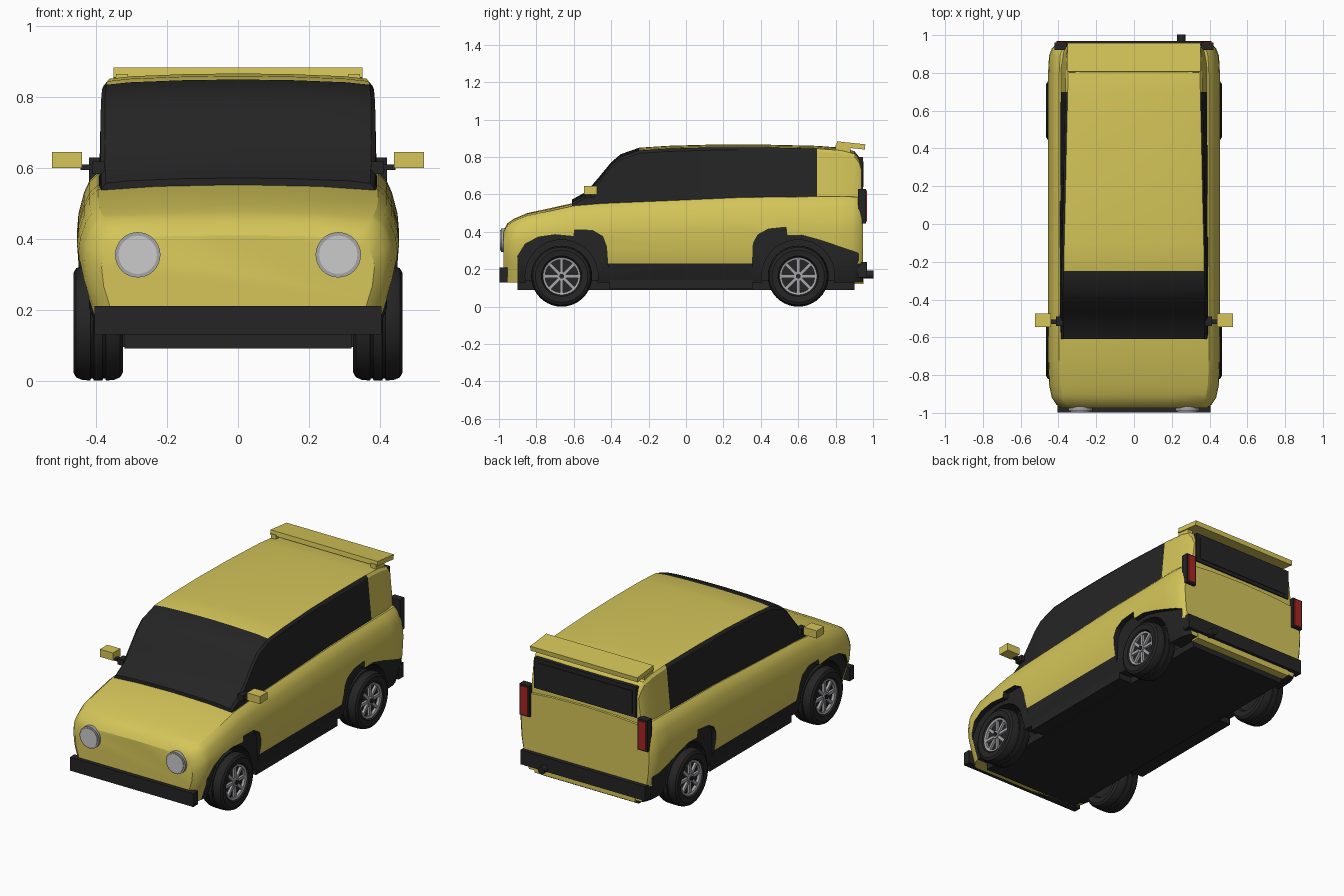
import bpy, bmesh, math
from mathutils import Matrix, Vector

if "Cube" in bpy.data.objects:
    bpy.data.objects.remove(bpy.data.objects["Cube"])


def mat(name, c):
    m = bpy.data.materials.new(name)
    m.diffuse_color = (*c, 1)
    m.use_nodes = True
    m.node_tree.nodes["Principled BSDF"].inputs["Base Color"].default_value = m.diffuse_color
    return m


YELLOW = mat("yellow_paint", (0.66, 0.56, 0.10))
BLACK = mat("black_trim", (0.018, 0.018, 0.018))
GREY = mat("rim_grey", (0.38, 0.38, 0.40))
LAMP = mat("lamp_glass", (0.60, 0.60, 0.60))
RED = mat("red_lamp", (0.40, 0.018, 0.015))


def finish(name, bm, mats, smooth=None):
    bmesh.ops.recalc_face_normals(bm, faces=bm.faces)
    me = bpy.data.meshes.new(name)
    bm.to_mesh(me)
    bm.free()
    ob = bpy.data.objects.new(name, me)
    bpy.context.collection.objects.link(ob)
    for m in mats:
        me.materials.append(m)
    if smooth:
        shade(ob, smooth)
    return ob


def activate(ob):
    bpy.ops.object.select_all(action='DESELECT')
    ob.select_set(True)
    bpy.context.view_layer.objects.active = ob


def shade(ob, deg):
    activate(ob)
    bpy.ops.object.shade_smooth_by_angle(angle=math.radians(deg))


def box(name, x, y, z, m, tilt=0):
    bm = bmesh.new()
    bmesh.ops.create_cube(bm, size=1)
    c = Vector(((x[0] + x[1]) / 2, (y[0] + y[1]) / 2, (z[0] + z[1]) / 2))
    s = Matrix.Diagonal((x[1] - x[0], y[1] - y[0], z[1] - z[0], 1))
    bm.transform(Matrix.Translation(c) @ Matrix.Rotation(tilt, 4, 'X') @ s)
    return finish(name, bm, [m])


def cylinder(name, r, depth, centre, axis, m, seg=32):
    bm = bmesh.new()
    bmesh.ops.create_cone(bm, cap_ends=True, segments=seg, radius1=r, radius2=r, depth=depth)
    bm.transform(Matrix.Translation(centre) @ Matrix.Rotation(math.pi / 2, 4, axis))
    return finish(name, bm, [m], 40)


def loft(sections):
    """Skin half sections (x, y, z) running from bottom centre to top centre, mirrored."""
    bm = bmesh.new()
    rings = []
    for half in sections:
        full = half + [(-x, y, z) for x, y, z in half[-2:0:-1]]
        rings.append([bm.verts.new(p) for p in full])
    n = len(rings[0])
    for a, b in zip(rings, rings[1:]):
        for i in range(n):
            bm.faces.new((a[i], a[(i + 1) % n], b[(i + 1) % n], b[i]))
    bm.faces.new(rings[0])
    bm.faces.new(rings[-1])
    bmesh.ops.recalc_face_normals(bm, faces=bm.faces)
    return bm


def cut_plane(bm, co, no):
    bmesh.ops.bisect_plane(bm, geom=bm.verts[:] + bm.edges[:] + bm.faces[:],
                           plane_co=co, plane_no=no, dist=1e-5)


# Lower body: stations of (y, half width, top height)
stations = [(-.975, .385, .41), (-.955, .412, .445), (-.92, .435, .47), (-.85, .45, .50),
            (-.72, .455, .528), (-.6, .455, .555), (-.45, .455, .568), (0, .455, .588),
            (.3, .455, .602), (.8, .455, .608), (.89, .45, .606), (.93, .435, .603), (.945, .42, .598)]
shape = [(0, .13), (.88, .13), (.955, .23), (.985, .30), (1, .40), (.99, .45),
         (.955, .505), (.92, .537), (.87, .558), (.5, .570), (0, .575)]
secs = []
for y, w, top in stations:
    k = (top - .23) / .345
    secs.append([(u * w, y, z if z < .23 else .23 + (z - .23) * k) for u, z in shape])
bm = loft(secs)
cut_plane(bm, (0, -.9, 0), (0, 1, 0))
cut_plane(bm, (0, 0, .23), (0, 0, 1))
for f in bm.faces:
    c = f.calc_center_median()
    f.material_index = int(c.z < .23 and c.y > -.9 and f.normal.y < .8)
body = finish("lower_body", bm, [YELLOW, BLACK])


def carve(points, x0, x1):
    """Cut a side outline out of the body, leaving black walls."""
    bm = bmesh.new()
    f = bm.faces.new([bm.verts.new((x0, y, z)) for y, z in points])
    r = bmesh.ops.extrude_face_region(bm, geom=[f])
    for v in r['geom']:
        if isinstance(v, bmesh.types.BMVert):
            v.co.x = x1
    for f in bm.faces:
        f.material_index = 1
    cutter = finish("arch_cutter", bm, [YELLOW, BLACK])
    cutter.hide_render = True
    activate(body)
    m = body.modifiers.new("cut", 'BOOLEAN')
    m.operation, m.object, m.solver = 'DIFFERENCE', cutter, 'EXACT'
    bpy.ops.object.modifier_apply(modifier=m.name)
    bpy.data.objects.remove(cutter)


FRONT, REAR, WZ = -.665, .60, .163
front_arch = [(-.905, .10), (-.90, .27), (-.86, .335), (-.79, .372), (-.70, .385), (-.6, .375),
              (-.595, .41), (-.50, .408), (-.445, .375), (-.425, .32), (-.41, .10)]
rear_arch = [(.35, .10), (.36, .34), (.385, .385), (.44, .415), (.535, .425), (.54, .38),
             (.62, .382), (.72, .355), (.925, .285), (.925, .10)]
for s in (1, -1):
    for outline in (front_arch, rear_arch):
        carve(outline, s * .42, s * .6)
    for wy in (FRONT, REAR):
        ring = [(wy + .195 * math.cos(a * math.pi / 16), WZ + .195 * math.sin(a * math.pi / 16))
                for a in range(32)]
        carve(ring, s * .30, s * .62)
shade(body, 28)

# Cabin: stations of (y, top edge height, top half width)
cab = [(-.61, .56, .385), (-.53, .605, .387), (-.47, .675, .388), (-.40, .76, .388),
       (-.35, .803, .387), (-.25, .838, .384), (-.1, .848, .381), (.15, .855, .375),
       (.4, .855, .37), (.7, .848, .363), (.83, .838, .36), (.90, .82, .357),
       (.925, .79, .352), (.937, .75, .345)]
secs = []
for y, t, w in cab:
    lo = .393 if y < .85 else .393 - (y - .85) * .25
    secs.append([(0, y, .52), (lo, y, .52), (w, y, t - .018), (w - .012, y, t - .003),
                 (w * .8, y, t + .004), (w * .4, y, t + .01), (0, y, t + .012)])
bm = loft(secs)
for f in bm.faces:
    c = f.calc_center_median()
    side = abs(f.normal.x) > .75
    f.material_index = int(c.y < -.25 or (side and c.y < .7))
finish("cabin", bm, [YELLOW, BLACK], 30)

# Rear window, tailgate frame and tail lamps
box("rear_window_frame", (-.335, .335), (.92, .945), (.62, .80), BLACK)
box("rear_window", (-.31, .31), (.944, .95), (.64, .775), BLACK)
for s, side in ((1, "right"), (-1, "left")):
    xs = lambda a, b: tuple(sorted((s * a, s * b)))
    box(f"tail_lamp_frame_{side}", xs(.355, .42), (.92, .962), (.445, .63), BLACK)
    box(f"tail_lamp_{side}", xs(.364, .411), (.96, .967), (.455, .62), RED)
    # Headlamps
    cylinder(f"headlamp_housing_{side}", .064, .05, (s * .283, -.965, .355), 'X', GREY)
    cylinder(f"headlamp_{side}", .054, .008, (s * .283, -.99, .355), 'X', LAMP)
    # Mirrors
    box(f"mirror_{side}", xs(.44, .525), (-.545, -.475), (.60, .645), YELLOW)
    box(f"mirror_arm_{side}", xs(.38, .445), (-.53, -.505), (.594, .61), BLACK)
    box(f"mirror_base_{side}", xs(.375, .412), (-.54, -.49), (.583, .618), BLACK)
    # Sills
    box(f"sill_{side}", xs(.25, .405), (-.41, .355), (.095, .2), BLACK)

# Bumpers, floor, exhaust and spoiler
box("front_bumper", (-.405, .405), (-.998, -.955), (.13, .21), BLACK)
box("rear_bumper", (-.41, .41), (.92, .968), (.155, .24), BLACK)
box("rear_valance", (-.33, .33), (.90, .95), (.12, .155), YELLOW)
box("floor", (-.32, .32), (-.90, .90), (.09, .14), BLACK)
cylinder("exhaust", .022, .10, (.25, .952, .172), 'X', BLACK, 16)
box("spoiler", (-.352, .352), (.805, .958), (.848, .876), YELLOW, math.radians(-6))
for s in (1, -1):
    box("spoiler_mount", tuple(sorted((s * .31, s * .345))), (.80, .88), (.82, .865), YELLOW)


def lathe(name, profile, m, place, seg=40):
    """Spin a closed (radius, x) profile about the x axis."""
    bm = bmesh.new()
    vs = [bm.verts.new((x, 0, r)) for r, x in profile]
    es = [bm.edges.new((vs[i], vs[(i + 1) % len(vs)])) for i in range(len(vs))]
    bmesh.ops.spin(bm, geom=vs + es, cent=(0, 0, 0), axis=(1, 0, 0),
                   angle=2 * math.pi, steps=seg, use_merge=True)
    bmesh.ops.remove_doubles(bm, verts=bm.verts, dist=1e-5)
    bm.transform(place)
    return finish(name, bm, [m], 35)


# Wheels: grooved tyre, dark hub plate, grey rim ring and eight spokes
half = [(.10, .052), (.108, .066), (.14, .07), (.154, .062), (.161, .045), (.163, .022),
        (.157, .020), (.157, .014), (.163, .012)]
tyre = half + [(r, -x) for r, x in reversed(half)]
for s, side in ((1, "right"), (-1, "left")):
    for wy, end in ((FRONT, "front"), (REAR, "rear")):
        place = Matrix.Translation((s * .395, wy, WZ))
        tag = f"{end}_{side}"
        lathe("tyre_" + tag, tyre, BLACK, place)
        cylinder("hub_plate_" + tag, .102, .09, (s * .39, wy, WZ), 'Y', BLACK)
        lathe("rim_" + tag, [(.088, s * .03), (.10, s * .03), (.10, s * .06), (.088, s * .056)], GREY, place)
        bm = bmesh.new()
        for i in range(8):
            r = bmesh.ops.create_cube(bm, size=1)
            m = (place @ Matrix.Rotation(i * math.pi / 4, 4, 'X')
                 @ Matrix.Translation((s * .046, 0, .054)) @ Matrix.Diagonal((.016, .017, .074, 1)))
            bmesh.ops.transform(bm, matrix=m, verts=r['verts'])
        finish("spokes_" + tag, bm, [GREY])
        cylinder("hub_cap_" + tag, .024, .02, (s * .445, wy, WZ), 'Y', GREY, 20)
        cylinder("hub_bolt_" + tag, .013, .006, (s * .457, wy, WZ), 'Y', BLACK, 16)
